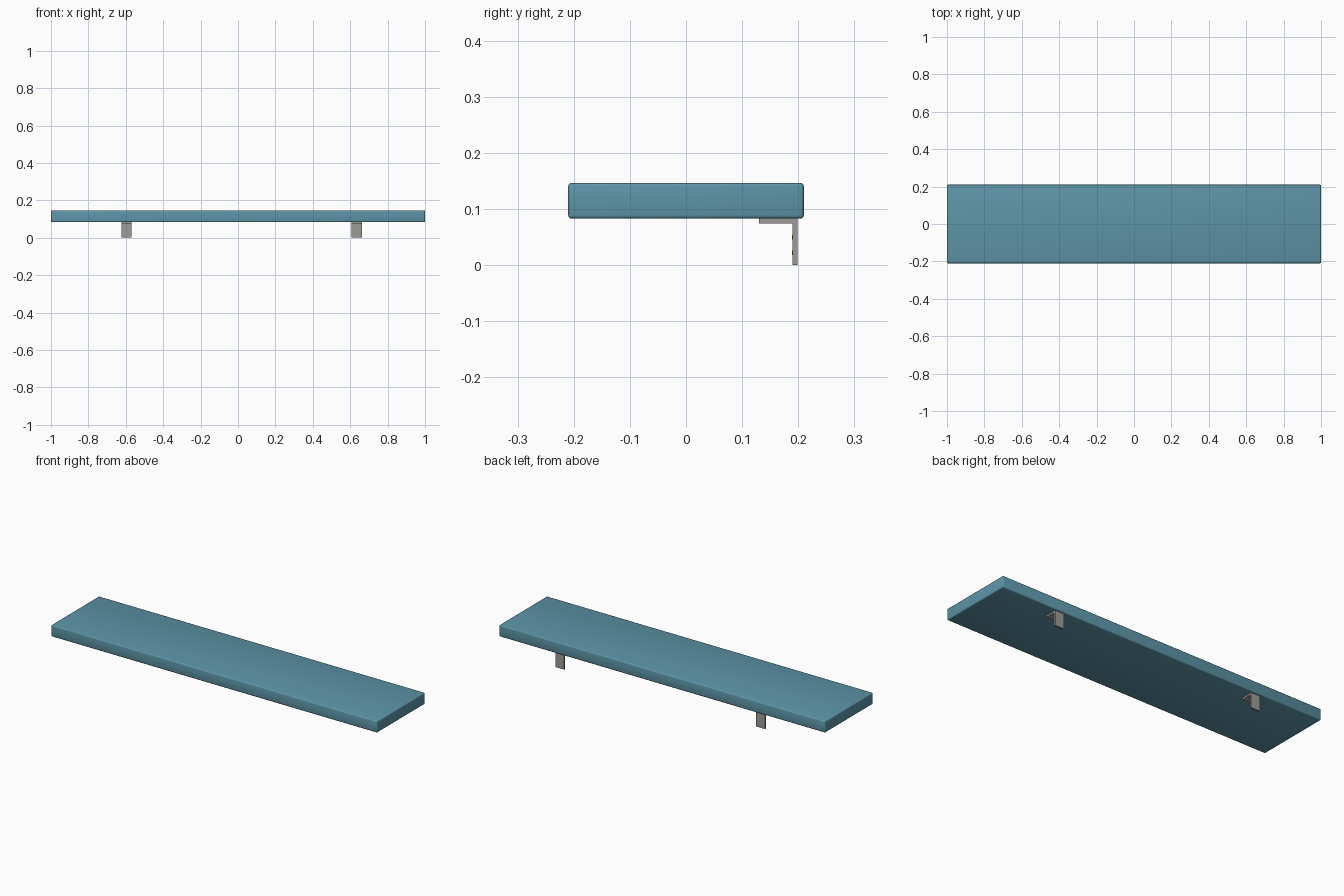
import bpy, bmesh, math
from mathutils import Matrix, Vector

if "Cube" in bpy.data.objects:
    bpy.data.objects.remove(bpy.data.objects["Cube"])


def material(name, rgb):
    m = bpy.data.materials.new(name)
    m.diffuse_color = (*rgb, 1)
    m.use_nodes = True
    m.node_tree.nodes["Principled BSDF"].inputs["Base Color"].default_value = m.diffuse_color
    return m


teal = material("teal_paint", (0.11, 0.30, 0.39))
grey = material("grey_metal", (0.33, 0.33, 0.31))


def finish(bm, name, mat):
    bmesh.ops.recalc_face_normals(bm, faces=bm.faces)
    me = bpy.data.meshes.new(name)
    bm.to_mesh(me)
    bm.free()
    me.materials.append(mat)
    ob = bpy.data.objects.new(name, me)
    bpy.context.collection.objects.link(ob)
    return ob


# Shelf board with softly rounded edges
bm = bmesh.new()
bmesh.ops.create_cube(bm, size=1)
bmesh.ops.scale(bm, vec=(2.0, 0.42, 0.064), verts=bm.verts)
bmesh.ops.translate(bm, vec=(0, 0, 0.115), verts=bm.verts)
bmesh.ops.bevel(bm, geom=bm.edges[:], offset=0.006, segments=3,
                profile=0.5, affect='EDGES')
for f in bm.faces:
    f.smooth = True
finish(bm, "shelf_board", teal)

# L-shaped wall bracket, extruded along x from its side profile
PROFILE = [(0.13, 0.083), (0.13, 0.074), (0.19, 0.074),
           (0.19, 0.0), (0.199, 0.0), (0.199, 0.083)]
WIDTH = 0.054


def bracket(name, x):
    bm = bmesh.new()
    face = bm.faces.new([bm.verts.new((x - WIDTH / 2, y, z)) for y, z in PROFILE])
    ext = bmesh.ops.extrude_face_region(bm, geom=[face])
    moved = [v for v in ext["geom"] if isinstance(v, bmesh.types.BMVert)]
    bmesh.ops.translate(bm, vec=(WIDTH, 0, 0), verts=moved)
    finish(bm, name, grey)

    # small flat screw heads on the upright leg
    bm = bmesh.new()
    for z in (0.022, 0.05):
        mat = Matrix.Translation(Vector((x, 0.1897, z))) @ Matrix.Rotation(math.pi / 2, 4, 'X')
        bmesh.ops.create_cone(bm, cap_ends=True, segments=12, radius1=0.004,
                              radius2=0.004, depth=0.002, matrix=mat)
    finish(bm, name + "_screws", grey)


bracket("left_bracket", -0.597)
bracket("right_bracket", 0.635)
